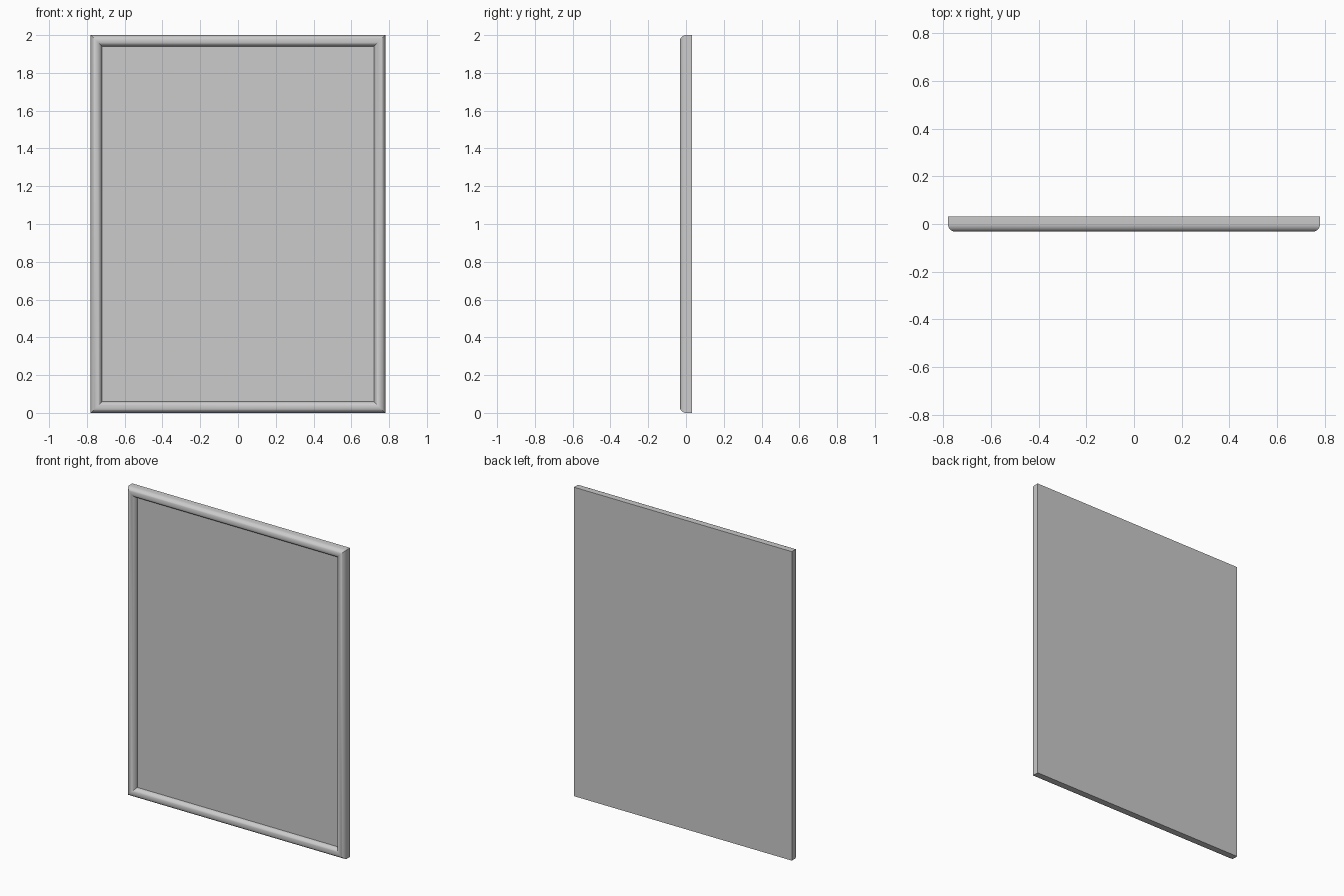
import bpy, bmesh, math

cube = bpy.data.objects.get("Cube")
if cube:
    bpy.data.objects.remove(cube, do_unlink=True)

HALF_W, HEIGHT = 0.78, 2.0
BACK_Y, RAIL = 0.032, 0.06
SEGMENTS = 16

grey = bpy.data.materials.new("light_grey")
grey.use_nodes = True
colour = (0.6, 0.6, 0.6, 1)
grey.diffuse_color = colour
grey.node_tree.nodes["Principled BSDF"].inputs["Base Color"].default_value = colour


def add_object(name, bm):
    bmesh.ops.recalc_face_normals(bm, faces=bm.faces)
    mesh = bpy.data.meshes.new(name)
    bm.to_mesh(mesh)
    bm.free()
    mesh.materials.append(grey)
    obj = bpy.data.objects.new(name, mesh)
    bpy.context.collection.objects.link(obj)
    return obj


def rectangle(bm, inset, y):
    """Four corner vertices of the frame outline, moved inwards by inset."""
    x, low, high = HALF_W - inset, inset, HEIGHT - inset
    return [bm.verts.new(p) for p in
            ((-x, y, low), (x, y, low), (x, y, high), (-x, y, high))]


def swept_rectangle(name, profile):
    """Sweep an (inset, y) profile round the outline with mitred corners."""
    bm = bmesh.new()
    rings = [rectangle(bm, *point) for point in profile]
    for a, b in zip(rings, rings[1:]):
        for i in range(4):
            j = (i + 1) % 4
            bm.faces.new((a[i], a[j], b[j], b[i]))
    bm.faces.new(rings[0])
    bm.faces.new(rings[-1])
    return add_object(name, bm)


# Half-round mitred moulding with a closed flat back and recessed front panel
r = RAIL / 2
profile = [(0, BACK_Y)]
for k in range(SEGMENTS + 1):
    a = math.pi * k / SEGMENTS
    profile.append((r - r * math.cos(a), -BACK_Y * math.sin(a)))
frame = swept_rectangle("picture_frame", profile)

# Smooth the moulding, keeping mitres and flat faces crisp
bpy.ops.object.select_all(action="DESELECT")
frame.select_set(True)
bpy.context.view_layer.objects.active = frame
bpy.ops.object.shade_smooth_by_angle(angle=math.radians(30))
